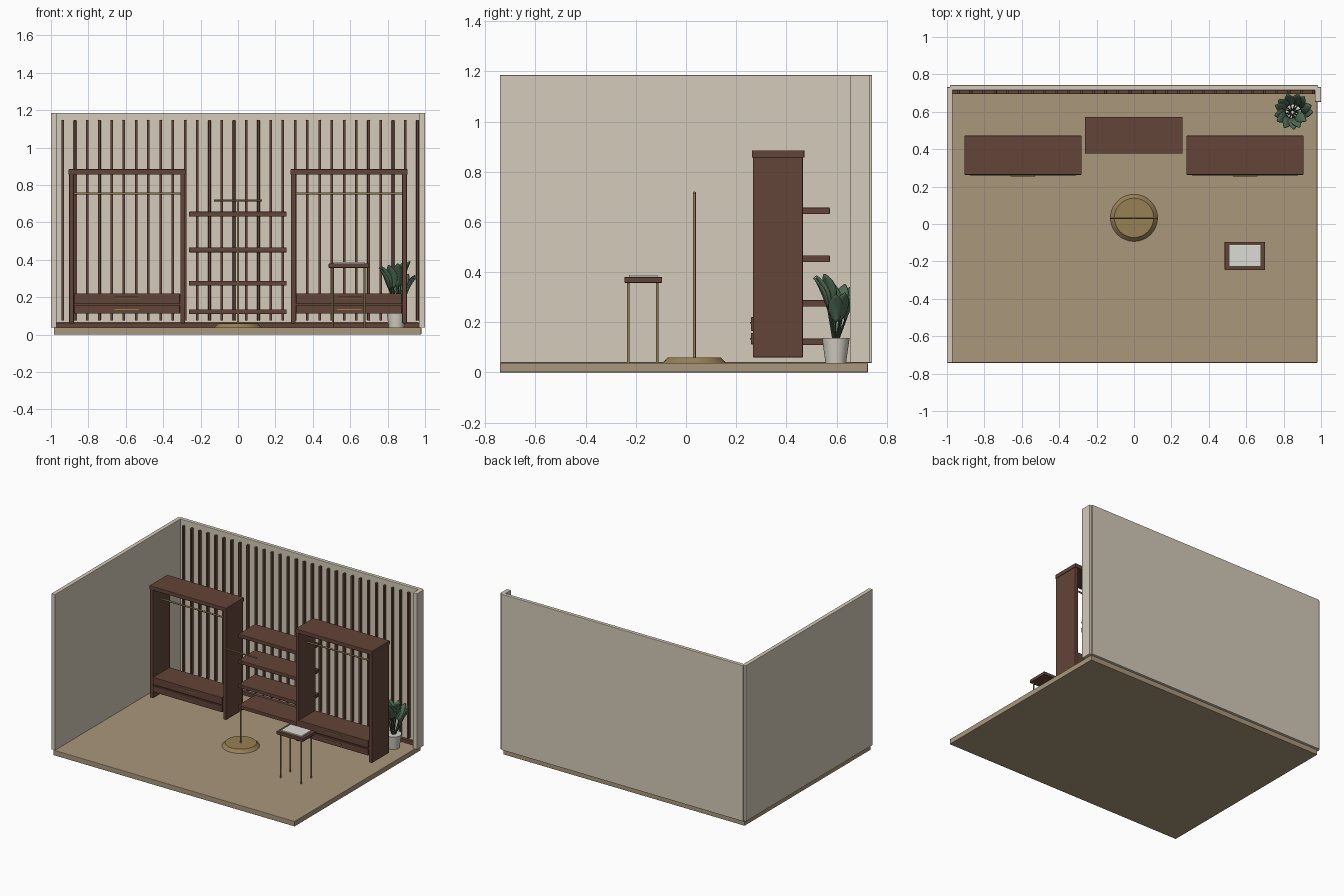
import bpy, bmesh, math
from mathutils import Vector

if "Cube" in bpy.data.objects:
    bpy.data.objects.remove(bpy.data.objects["Cube"])


def material(name, rgb):
    m = bpy.data.materials.new(name)
    m.diffuse_color = (*rgb, 1)
    m.use_nodes = True
    m.node_tree.nodes["Principled BSDF"].inputs["Base Color"].default_value = m.diffuse_color
    return m


WALL = material("warm plaster", (0.66, 0.60, 0.49))
FLOOR = material("tan floor", (0.40, 0.31, 0.20))
WOOD = material("dark walnut", (0.125, 0.058, 0.040))
BRASS = material("aged brass", (0.31, 0.215, 0.09))
LEAF = material("leaf green", (0.075, 0.145, 0.085))
STEM = material("stem green", (0.045, 0.085, 0.045))
POT = material("pale ceramic", (0.68, 0.65, 0.58))
LINEN = material("off white tray", (0.72, 0.72, 0.66))


def finish(name, bm, mat, smooth=False):
    bmesh.ops.recalc_face_normals(bm, faces=bm.faces)
    me = bpy.data.meshes.new(name)
    bm.to_mesh(me)
    bm.free()
    me.materials.append(mat)
    ob = bpy.data.objects.new(name, me)
    bpy.context.collection.objects.link(ob)
    if smooth:
        bpy.context.view_layer.objects.active = ob
        ob.select_set(True)
        bpy.ops.object.shade_smooth_by_angle(angle=math.radians(35))
        ob.select_set(False)
    return ob


def box(name, x, y, z, mat, bevel=0.003):
    """Box from (min, max) pairs, with softened edges."""
    bm = bmesh.new()
    bmesh.ops.create_cube(bm, size=1)
    for v in bm.verts:
        v.co = [(a + b) / 2 + c * (b - a) for (a, b), c in zip((x, y, z), v.co)]
    ob = finish(name, bm, mat)
    if bevel:
        mod = ob.modifiers.new("soft edges", "BEVEL")
        mod.width, mod.segments = bevel, 2
    return ob


def rod(name, a, b, r1, mat, r2=None, sides=16):
    """Round bar or cone between two points."""
    a, b = Vector(a), Vector(b)
    bm = bmesh.new()
    bmesh.ops.create_cone(bm, cap_ends=True, segments=sides, radius1=r1,
                          radius2=r1 if r2 is None else r2, depth=(b - a).length)
    q = (b - a).to_track_quat('Z', 'Y')
    for v in bm.verts:
        v.co = (a + b) / 2 + q @ v.co
    return finish(name, bm, mat, True)


G = 0.038  # floor level

# Room shell
box("floor", (-0.985, 0.98), (-0.742, 0.725), (0, G), FLOOR)
box("left_wall", (-1.0, -0.97), (-0.742, 0.732), (G, 1.185), WALL)
box("back_wall", (-0.985, 0.985), (0.715, 0.742), (G, 1.185), WALL)
box("right_wall_return", (0.967, 1.0), (0.653, 0.732), (G, 1.185), WALL)

# Slatted back wall
box("skirting", (-0.97, 0.967), (0.695, 0.717), (G, 0.064), WOOD, 0.002)
for i in range(30):
    x = -0.937 + i * 0.0654
    box(f"slat_{i + 1}", (x - 0.007, x + 0.007), (0.695, 0.717), (0.075, 1.147), WOOD, 0.002)


def span(s, a, b):
    return tuple(sorted((s * a, s * b)))


# Two mirrored open wardrobes
for side, s in (("left", -1), ("right", 1)):
    box(f"{side}_wardrobe_top", span(s, 0.281, 0.906), (0.263, 0.472), (0.856, 0.885), WOOD)
    box(f"{side}_wardrobe_outer_panel", span(s, 0.878, 0.903), (0.267, 0.466), (0.06, 0.858), WOOD)
    box(f"{side}_wardrobe_inner_panel", span(s, 0.283, 0.307), (0.267, 0.466), (0.06, 0.858), WOOD)
    box(f"{side}_drawer_case", span(s, 0.305, 0.88), (0.27, 0.46), (0.116, 0.216), WOOD)
    for level, z0, z1, hz in (("lower", 0.112, 0.157, 0.134), ("upper", 0.166, 0.22, 0.197)):
        box(f"{side}_{level}_drawer", span(s, 0.311, 0.876), (0.259, 0.275), (z0, z1), WOOD, 0.002)
        box(f"{side}_{level}_handle", span(s, 0.53, 0.66), (0.255, 0.261),
            (hz - 0.003, hz + 0.003), BRASS, 0.001)
    rod(f"{side}_hanging_rail", (s * 0.30, 0.365, 0.755), (s * 0.885, 0.365, 0.755), 0.006, BRASS)

# Central floating shelves
for i, z in enumerate((0.122, 0.275, 0.453, 0.644)):
    box(f"display_shelf_{i + 1}", (-0.262, 0.26), (0.377, 0.573), (z - 0.013, z + 0.013), WOOD)

# Brass garment stand
rod("stand_base", (0, 0.033, G), (0, 0.033, 0.06), 0.126, BRASS, 0.105, 48)
rod("stand_pole", (0, 0.033, 0.055), (0, 0.033, 0.72), 0.006, BRASS)
rod("stand_crossbar", (-0.128, 0.033, 0.717), (0.128, 0.033, 0.717), 0.005, BRASS)

# Side table with tray
box("table_top", (0.485, 0.70), (-0.246, -0.095), (0.357, 0.38), WOOD)
box("table_tray", (0.51, 0.677), (-0.228, -0.113), (0.379, 0.389), LINEN, 0.002)
for i, x in enumerate((0.507, 0.677)):
    for j, y in enumerate((-0.23, -0.115)):
        rod(f"table_leg_{2 * i + j + 1}", (x, y, G), (x, y, 0.36), 0.005, BRASS)

# Potted plant
PX, PY = 0.847, 0.597
rod("plant_pot", (PX, PY, G), (PX, PY, 0.137), 0.041, POT, 0.055, 32)


def leaf(name, base, out, length, lean):
    """Pointed oval blade that bends outward along its length."""
    side = Vector((-out.y, out.x, 0))
    bm = bmesh.new()
    rows, pos, n = [], Vector(base), 8
    for k in range(n + 1):
        t = k / n
        w = 0.029 * math.sin(math.pi * (0.03 + 0.95 * t)) ** 0.8
        ang = lean + 0.5 * (t - 0.5)
        along = out * math.sin(ang) + Vector((0, 0, math.cos(ang)))
        norm = out * -math.cos(ang) + Vector((0, 0, math.sin(ang)))
        rows.append([bm.verts.new(pos + side * w * u + norm * abs(u) * w * 0.25)
                     for u in (-1, 0, 1)])
        pos = pos + along * length / n
    for a, b in zip(rows, rows[1:]):
        for k in (0, 1):
            bm.faces.new((a[k], a[k + 1], b[k + 1], b[k]))
    ob = finish(name, bm, LEAF, True)
    mod = ob.modifiers.new("thickness", "SOLIDIFY")
    mod.thickness, mod.offset = 0.006, 0


for i in range(13):
    a = i * 2.39996
    out = Vector((math.cos(a), math.sin(a), 0))
    tall = (i * 5 % 13) / 12
    base = Vector((PX, PY, 0.20 + 0.065 * tall)) + out * (0.05 - 0.022 * tall)
    rod(f"stem_{i + 1}", Vector((PX, PY, 0.13)) + out * 0.01, base, 0.004, STEM, 0.003, 8)
    leaf(f"leaf_{i + 1}", base, out, 0.125 + 0.015 * tall, 0.52 - 0.06 * tall)
